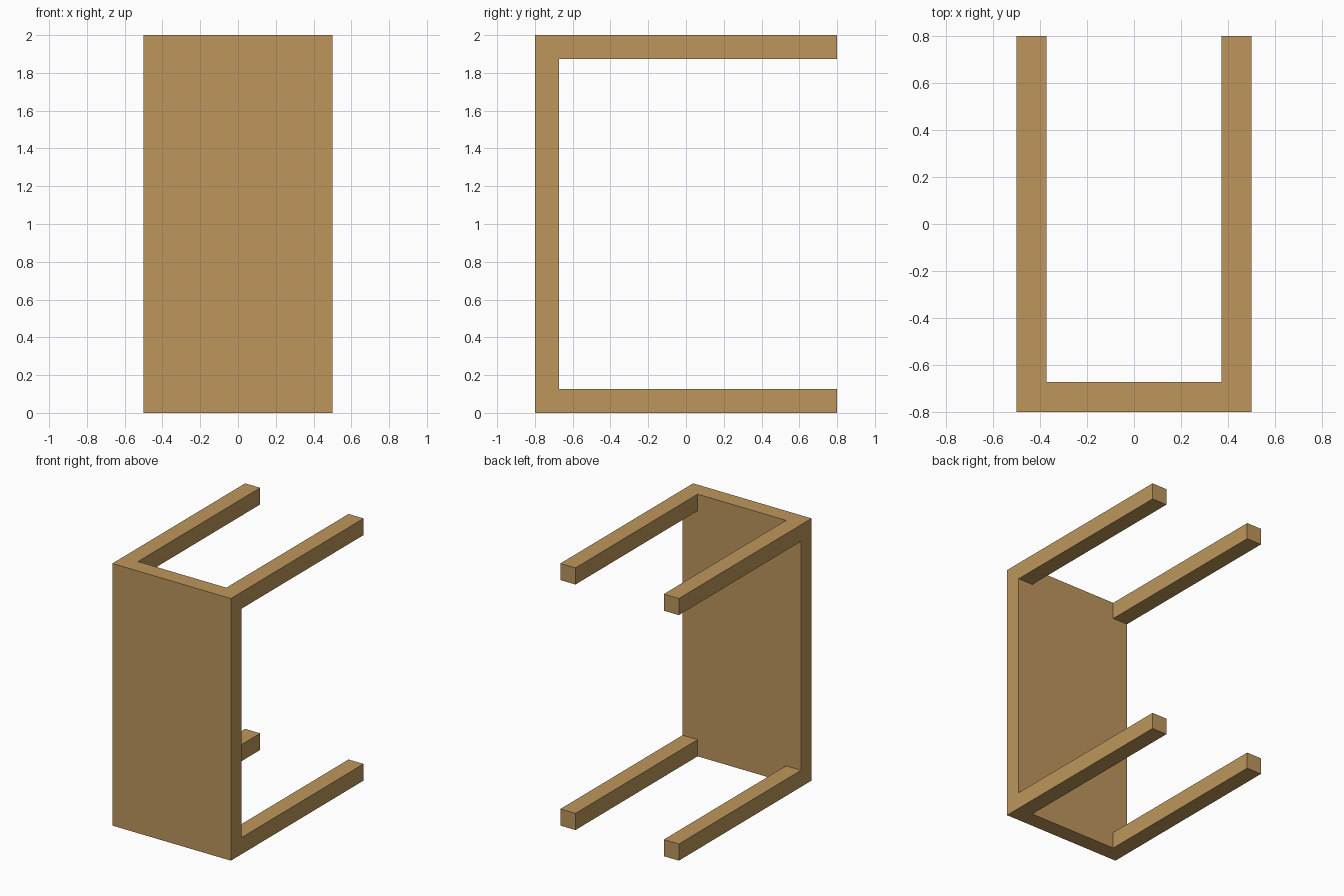
import bpy

if "Cube" in bpy.data.objects:
    bpy.data.objects.remove(bpy.data.objects["Cube"])

# Single wood colour
wood = bpy.data.materials.new("light wood")
wood.diffuse_color = (0.51, 0.305, 0.107, 1)
wood.use_nodes = True
wood.node_tree.nodes["Principled BSDF"].inputs["Base Color"].default_value = wood.diffuse_color


def box(name, lo, hi):
    """Axis-aligned box spanning two corners."""
    bpy.ops.mesh.primitive_cube_add(size=1)
    ob = bpy.context.object
    ob.name = name
    for v in ob.data.vertices:
        for i in range(3):
            v.co[i] = (v.co[i] + 0.5) * (hi[i] - lo[i]) + lo[i]
    ob.data.materials.append(wood)
    return ob


W, D, H = 0.5, 0.8, 2.0   # half width, half depth, height
T = 0.127                 # thickness of top and legs
joint = -D + T            # plane where legs meet the top

# Table top, standing on its short edge
box("table_top", (-W, -D, 0), (W, joint, H))

# Four legs pointing back from the corners
for side, x in (("left", -W), ("right", W - T)):
    for level, z in (("lower", 0), ("upper", H - T)):
        box(f"{level}_{side}_leg", (x, joint, z), (x + T, D, z + T))
